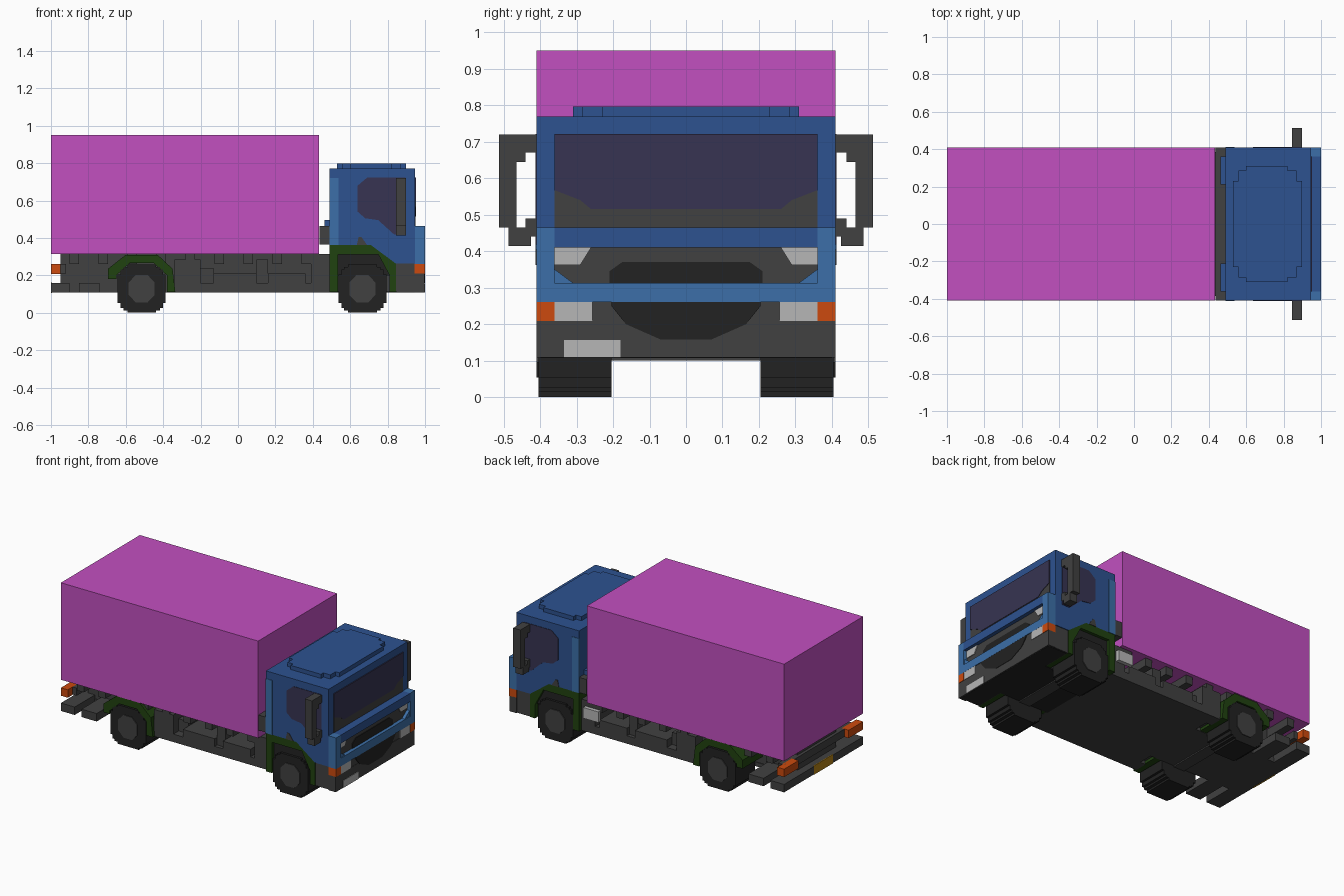
import bpy, bmesh, math

old = bpy.data.objects.get("Cube")
if old:
    bpy.data.objects.remove(old, do_unlink=True)


def material(name, r, g, b):
    lin = [((c / 255 + 0.055) / 1.055) ** 2.4 if c > 10 else c / 255 / 12.92 for c in (r, g, b)]
    m = bpy.data.materials.new(name)
    m.use_nodes = True
    m.diffuse_color = (*lin, 1)
    bsdf = m.node_tree.nodes["Principled BSDF"]
    bsdf.inputs["Base Color"].default_value = (*lin, 1)
    bsdf.inputs["Roughness"].default_value = 0.8
    return m


PURPLE = material("cargo purple", 194, 80, 192)
BLUE = material("cab blue", 45, 82, 144)
LIGHT = material("light blue", 60, 111, 168)
GLASS = material("window glass", 55, 52, 82)
GREY = material("dark grey", 65, 65, 65)
BLACK = material("tyre black", 34, 34, 34)
SILVER = material("lamp silver", 182, 182, 182)
ORANGE = material("signal orange", 204, 74, 14)
GREEN = material("arch green", 32, 66, 16)
YELLOW = material("plate yellow", 180, 130, 20)


def prism(name, pts, axis, a, b, mat):
    """Extrude a 2D outline along an axis: x takes (y,z), y takes (x,z), z takes (x,y)."""
    place = {"x": lambda p, d: (d, p[0], p[1]),
             "y": lambda p, d: (p[0], d, p[1]),
             "z": lambda p, d: (p[0], p[1], d)}[axis]
    bm = bmesh.new()
    lo = [bm.verts.new(place(p, a)) for p in pts]
    hi = [bm.verts.new(place(p, b)) for p in pts]
    bm.faces.new(lo)
    bm.faces.new(hi[::-1])
    n = len(pts)
    for i in range(n):
        j = (i + 1) % n
        bm.faces.new((lo[i], hi[i], hi[j], lo[j]))
    bmesh.ops.recalc_face_normals(bm, faces=bm.faces)
    me = bpy.data.meshes.new(name)
    bm.to_mesh(me)
    bm.free()
    me.materials.append(mat)
    ob = bpy.data.objects.new(name, me)
    bpy.context.collection.objects.link(ob)
    return ob


def box(name, x0, x1, y0, y1, z0, z1, mat):
    return prism(name, [(x0, z0), (x1, z0), (x1, z1), (x0, z1)], "y", y0, y1, mat)


def sided(name, x0, x1, y0, y1, z0, z1, mat):
    for side, s in (("left", 1), ("right", -1)):
        box(f"{name}_{side}", x0, x1, s * y0, s * y1, z0, z1, mat)


def sided_prism(name, pts, y0, y1, mat):
    for side, s in (("left", 1), ("right", -1)):
        prism(f"{name}_{side}", pts, "y", s * y0, s * y1, mat)


def mirrored(half):
    """Close a half outline symmetrically across the first coordinate."""
    return half + [(-u, v) for u, v in reversed(half)]


# Cargo box and the cross beams under it
box("cargo_box", -1, 0.433, -0.41, 0.41, 0.313, 0.95, PURPLE)
for i in range(9):
    x = -0.9 + i * 0.155
    box(f"cross_beam_{i}", x, x + 0.05, -0.385, 0.385, 0.26, 0.313, GREY)

# Chassis
box("chassis_core", -0.95, 0.53, -0.2, 0.2, 0.13, 0.313, GREY)
box("chassis_floor", -0.3, 0.5, -0.36, 0.36, 0.108, 0.135, GREY)
box("chassis_floor_rear", -0.98, -0.3, -0.205, 0.205, 0.108, 0.135, GREY)
for i, (x0, x1, depth, z1) in enumerate([(-0.34, -0.2, 0.385, 0.285), (-0.2, -0.13, 0.33, 0.24),
                                         (-0.13, 0.1, 0.385, 0.21), (0.1, 0.16, 0.36, 0.285),
                                         (0.16, 0.36, 0.385, 0.21), (0.39, 0.49, 0.385, 0.313)]):
    sided(f"side_locker_{i}", x0, x1, 0.2, depth, 0.13, z1, GREY)
sided("locker_rail", -0.34, 0.49, 0.3, 0.385, 0.108, 0.16, GREY)
box("side_tank", 0.35, 0.46, 0.385, 0.41, 0.205, 0.275, SILVER)

# Rear bumper bars, lamps and plate
box("rear_bumper", -1, -0.9, -0.41, 0.41, 0.108, 0.16, GREY)
box("rear_second_bar", -0.85, -0.74, -0.41, 0.41, 0.108, 0.16, GREY)
box("rear_plate", -1.0, -0.995, -0.1, 0.1, 0.105, 0.163, YELLOW)
box("rear_lamp_bar", -0.97, -0.92, -0.36, 0.36, 0.21, 0.26, GREY)
sided("rear_lamp", -1, -0.95, 0.26, 0.41, 0.208, 0.26, ORANGE)

# Wheels with a stepped outline
v = 2 / 78
half = [(3, -5), (3, -4.5), (3.8, -4.5), (3.8, -4), (4.4, -4), (4.4, -3), (5, -3),
        (5, 3), (4.4, 3), (4.4, 4), (3.8, 4), (3.8, 4.5), (3, 4.5), (3, 5)]
hub = [(1.2, -2.9), (2.7, -1.3), (2.7, 1.3), (1.2, 2.9)]
for pos, cx in (("front", 0.665), ("rear", -0.515)):
    at = lambda pts: [(cx + u * v, 0.1285 + w * v) for u, w in mirrored(pts)]
    sided_prism(f"{pos}_wheel", at(half), 0.205, 0.405, BLACK)
    sided_prism(f"{pos}_hub", at(hub), 0.402, 0.41, GREY)
    box(f"{pos}_axle", cx - 0.04, cx + 0.04, -0.22, 0.22, 0.1, 0.17, GREY)

# Wheel arches
sided_prism("rear_arch", [(-0.695, 0.18), (-0.695, 0.235), (-0.6, 0.31), (-0.43, 0.31), (-0.35, 0.235),
                          (-0.335, 0.11), (-0.38, 0.11), (-0.38, 0.2), (-0.45, 0.265), (-0.58, 0.265),
                          (-0.65, 0.2), (-0.65, 0.18)], 0.2, 0.405, GREEN)
sided_prism("front_arch", [(0.49, 0.11), (0.49, 0.362), (0.71, 0.362), (0.845, 0.262), (0.845, 0.11),
                           (0.81, 0.11), (0.81, 0.2), (0.75, 0.312), (0.535, 0.312), (0.535, 0.11)],
            0.2, 0.41, GREEN)
sided_prism("front_arch_liner", [(0.535, 0.2), (0.81, 0.2), (0.75, 0.312), (0.535, 0.312)],
            0.2, 0.39, BLACK)

# Cab body
prism("cab_body", [(0.49, 0.362), (0.71, 0.362), (0.845, 0.262), (0.945, 0.262), (0.945, 0.77),
                   (0.49, 0.77)], "y", -0.41, 0.41, BLUE)
roof = [(0.53, 0.23), (0.56, 0.23), (0.56, 0.285), (0.6, 0.285), (0.6, 0.31), (0.82, 0.31),
        (0.82, 0.285), (0.87, 0.285), (0.87, 0.23), (0.897, 0.23)]
prism("roof_panel", roof + [(x, -y) for x, y in reversed(roof)], "z", 0.77, 0.797, BLUE)
box("cab_underside_core", 0.49, 0.85, -0.205, 0.205, 0.115, 0.37, GREY)
box("cab_floor", 0.49, 0.99, -0.205, 0.205, 0.107, 0.116, BLACK)
box("cab_floor_front", 0.85, 0.99, -0.4, 0.4, 0.107, 0.112, BLACK)
box("cab_back_unit", 0.435, 0.49, -0.41, 0.41, 0.365, 0.465, GREY)
sided("cab_back_vent", 0.462, 0.49, 0.21, 0.36, 0.465, 0.495, BLUE)

# Cab sides: rear stripe, window, handle
sided("side_stripe", 0.488, 0.538, 0.405, 0.413, 0.362, 0.72, LIGHT)
sided_prism("side_window", [(0.64, 0.54), (0.64, 0.68), (0.69, 0.722), (0.895, 0.722), (0.895, 0.418),
                            (0.835, 0.418), (0.75, 0.495), (0.68, 0.505)], 0.405, 0.413, GLASS)
sided_prism("door_handle", [(0.635, 0.362), (0.645, 0.405), (0.66, 0.405), (0.69, 0.362)],
            0.405, 0.413, GREY)

# Mirrors on brackets
sided("mirror", 0.845, 0.897, 0.465, 0.513, 0.465, 0.72, GREY)
sided("mirror_top_arm", 0.845, 0.897, 0.41, 0.465, 0.67, 0.72, GREY)
sided("mirror_top_brace", 0.845, 0.897, 0.44, 0.465, 0.645, 0.67, GREY)
sided("mirror_low_arm", 0.845, 0.897, 0.41, 0.44, 0.44, 0.49, GREY)
sided("mirror_low_bend", 0.845, 0.897, 0.425, 0.487, 0.414, 0.465, GREY)

# Windscreen
box("windscreen_base", 0.94, 0.948, -0.36, 0.36, 0.465, 0.6, GREY)
prism("windscreen", mirrored([(0.26, 0.515), (0.29, 0.54), (0.36, 0.567), (0.36, 0.722)]),
      "x", 0.94, 0.951, GLASS)

# Front fascia: light blue frame, blue band, recessed grille
box("fascia_lower_band", 0.945, 1, -0.41, 0.41, 0.26, 0.313, LIGHT)
sided("fascia_end", 0.945, 1, 0.36, 0.41, 0.313, 0.465, LIGHT)
box("fascia_top_band", 0.945, 1, -0.36, 0.36, 0.41, 0.465, BLUE)
box("grille", 0.945, 0.975, -0.36, 0.36, 0.313, 0.41, GREY)
prism("grille_opening", mirrored([(0.21, 0.313), (0.21, 0.345), (0.175, 0.37)]),
      "x", 0.97, 0.979, BLACK)
for side, s in (("left", 1), ("right", -1)):
    prism(f"upper_lamp_{side}", [(s * 0.26, 0.41), (s * 0.29, 0.362), (s * 0.36, 0.362), (s * 0.36, 0.41)],
          "x", 0.97, 0.98, SILVER)
    prism(f"grille_corner_{side}", [(s * 0.36, 0.35), (s * 0.31, 0.313), (s * 0.36, 0.313)],
          "x", 0.945, 0.995, LIGHT)

# Front bumper with lamps, intake and plate
box("front_bumper", 0.845, 0.995, -0.405, 0.405, 0.11, 0.262, GREY)
box("front_bumper_skin", 0.945, 0.997, -0.41, 0.41, 0.108, 0.21, GREY)
sided("front_signal", 0.945, 1, 0.36, 0.41, 0.208, 0.26, ORANGE)
sided("headlamp", 0.99, 0.9995, 0.257, 0.36, 0.208, 0.26, SILVER)
prism("bumper_intake", mirrored([(0.07, 0.158), (0.12, 0.18), (0.165, 0.2), (0.205, 0.25), (0.205, 0.26)]),
      "x", 0.99, 0.9995, BLACK)
box("front_plate", 0.991, 1, -0.335, -0.18, 0.108, 0.156, SILVER)
